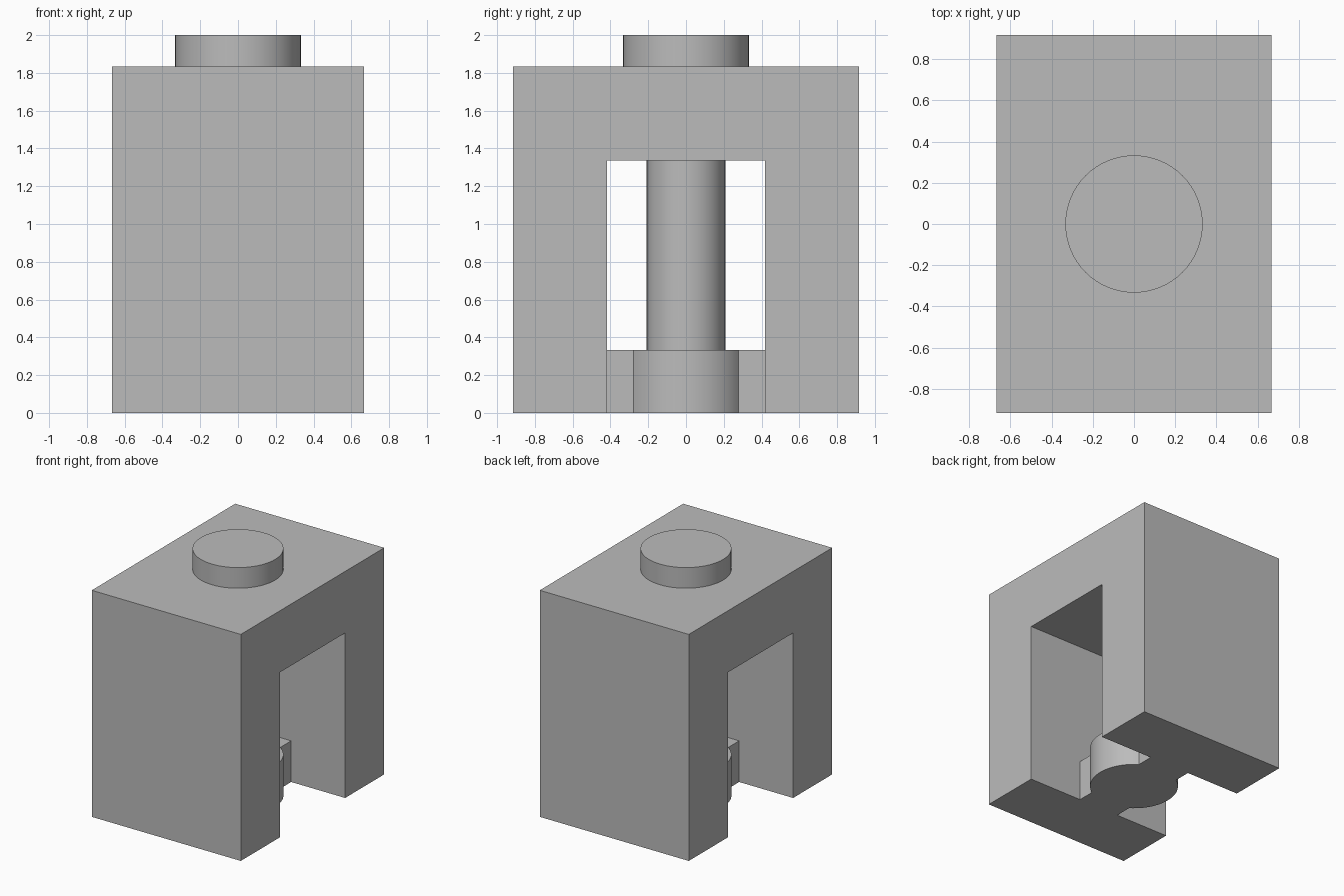
import bpy, bmesh, math
from mathutils import Vector

if "Cube" in bpy.data.objects:
    bpy.data.objects.remove(bpy.data.objects["Cube"])

grey = bpy.data.materials.new("mid_grey")
grey.diffuse_color = (0.5, 0.5, 0.5, 1)
grey.use_nodes = True
grey.node_tree.nodes["Principled BSDF"].inputs["Base Color"].default_value = grey.diffuse_color

HX, HY, TOP = 0.667, 0.917, 1.833      # block half sizes and height
GAP, ARCH, SILL = 0.417, 1.335, 0.333  # opening half width, opening top, sill top
R_STUD, R_POST, BAR = 0.333, 0.208, 0.184


def prism(name, outline, direction, start_cap=True, end_cap=True):
    """Extrude a closed 3D outline along a direction."""
    bm = bmesh.new()
    a = [bm.verts.new(p) for p in outline]
    b = [bm.verts.new(Vector(p) + Vector(direction)) for p in outline]
    n = len(a)
    for i in range(n):
        j = (i + 1) % n
        bm.faces.new((a[i], a[j], b[j], b[i]))
    if start_cap:
        bm.faces.new(a[::-1])
    if end_cap:
        bm.faces.new(b)
    bmesh.ops.recalc_face_normals(bm, faces=bm.faces)
    mesh = bpy.data.meshes.new(name)
    bm.to_mesh(mesh)
    bm.free()
    mesh.materials.append(grey)
    obj = bpy.data.objects.new(name, mesh)
    bpy.context.collection.objects.link(obj)
    bpy.ops.object.select_all(action='DESELECT')
    obj.select_set(True)
    bpy.context.view_layer.objects.active = obj
    bpy.ops.object.shade_smooth_by_angle(angle=math.radians(30))
    return obj


def arc(radius, z, start, end, steps):
    angles = [start + (end - start) * i / steps for i in range(steps + 1)]
    return [(radius * math.cos(t), radius * math.sin(t), z) for t in angles]


# Block with a square opening running through along x
half = [(HY, TOP), (HY, 0), (GAP, 0), (GAP, ARCH)]
profile = half + [(-y, z) for y, z in reversed(half)]
prism("arched_block", [(-HX, y, z) for y, z in profile], (2 * HX, 0, 0))

# Round stud on top
prism("top_stud", arc(R_STUD, TOP, 0, math.tau, 64)[:-1], (0, 0, 2 - TOP),
      start_cap=False)

# Sill bar with a round boss in the middle, spanning the legs
a = math.acos(BAR / R_STUD)
right = [(BAR, -GAP, 0)] + arc(R_STUD, 0, -a, a, 24) + [(BAR, GAP, 0)]
left = [(-x, -y, z) for x, y, z in right]
prism("sill_bar", right + left, (0, 0, SILL))

# Upright post between the sill and the top of the opening
prism("centre_post", arc(R_POST, SILL, 0, math.tau, 48)[:-1],
      (0, 0, ARCH - SILL), start_cap=False, end_cap=False)
